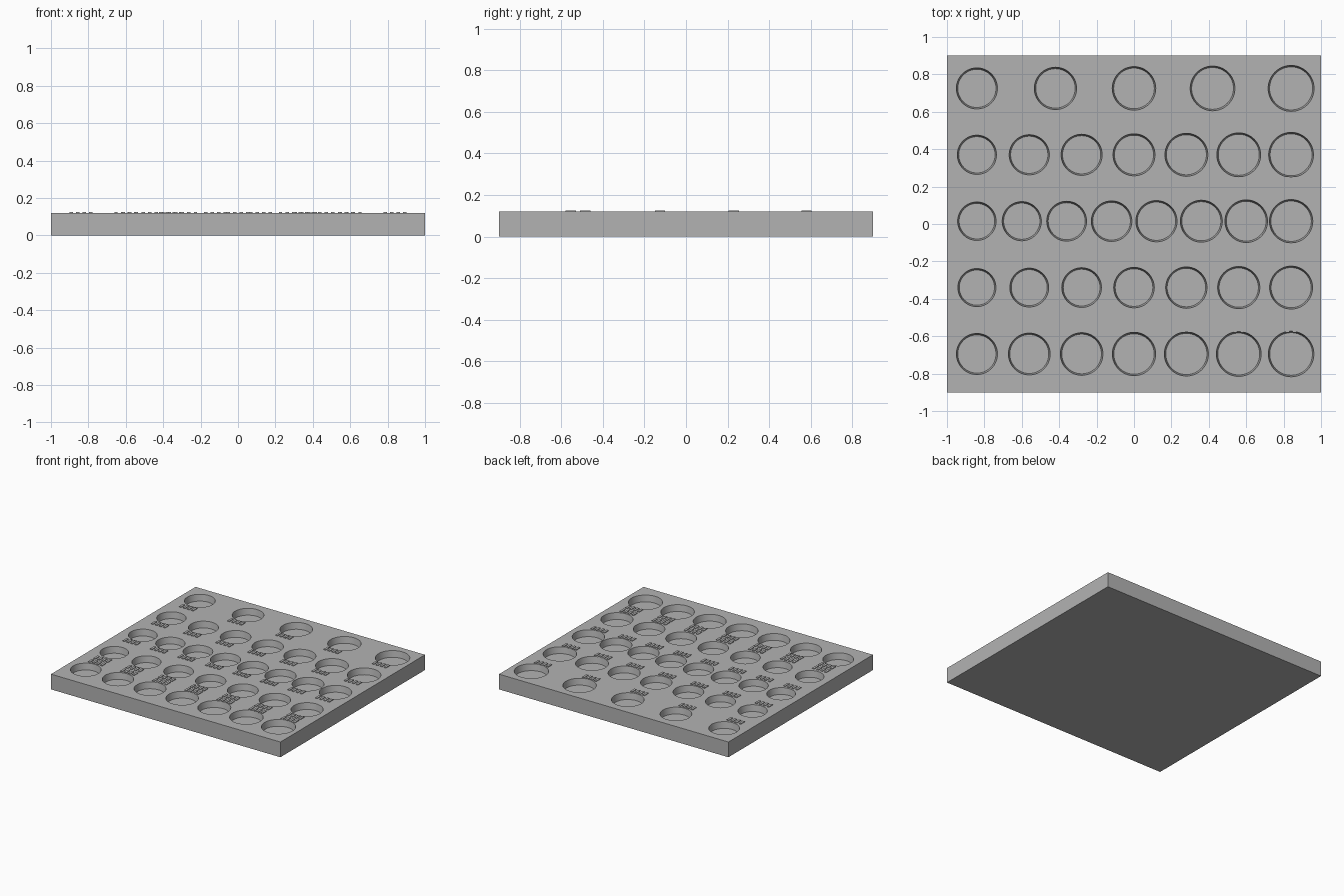
import bpy, bmesh
from mathutils import Matrix, Vector

cube = bpy.data.objects.get("Cube")
if cube:
    bpy.data.objects.remove(cube, do_unlink=True)

TOP = 0.12      # height of the tray face
FLOOR = 0.07    # height of the pocket floors
SIDES = 64

grey = bpy.data.materials.new("light grey")
grey.use_nodes = True
colour = (0.45, 0.45, 0.45, 1)
grey.diffuse_color = colour
grey.node_tree.nodes["Principled BSDF"].inputs["Base Color"].default_value = colour


def make_object(name, bm):
    mesh = bpy.data.meshes.new(name)
    bm.to_mesh(mesh)
    bm.free()
    mesh.materials.append(grey)
    obj = bpy.data.objects.new(name, mesh)
    bpy.context.collection.objects.link(obj)
    return obj


def add_box(bm, centre, size):
    bmesh.ops.create_cube(bm, size=1, matrix=Matrix.Translation(centre) @ Matrix.Diagonal((*size, 1)))


def add_pocket(bm, x, y, radius):
    # Slightly drafted round plug that reaches above the face
    depth = TOP - FLOOR
    slope = 0.008 / depth
    extra = 0.02
    bmesh.ops.create_cone(bm, cap_ends=True, segments=SIDES,
                          radius1=radius - 0.008, radius2=radius + slope * extra,
                          depth=depth + extra,
                          matrix=Matrix.Translation((x, y, FLOOR + (depth + extra) / 2)))


def spread(count):
    return [-0.84 + 1.68 * i / (count - 1) for i in range(count)]


# Tray slab
bm = bmesh.new()
add_box(bm, Vector((0, 0, TOP / 2)), (2, 1.8, TOP))
tray = make_object("tray", bm)

# Rows of pockets: y, count, first radius, last radius
rows = [(0.725, 5, 0.11, 0.123), (0.37, 7, 0.105, 0.12), (0.015, 8, 0.103, 0.116),
        (-0.34, 7, 0.102, 0.115), (-0.695, 7, 0.11, 0.122)]
bm = bmesh.new()
for y, count, first, last in rows:
    for i, x in enumerate(spread(count)):
        add_pocket(bm, x, y, first + (last - first) * i / (count - 1))
cutter = make_object("pocket_cutter", bm)
cutter.hide_render = True
cutter.hide_viewport = True

cut = tray.modifiers.new("pockets", "BOOLEAN")
cut.operation = "DIFFERENCE"
cut.solver = "EXACT"
cut.object = cutter
depsgraph = bpy.context.evaluated_depsgraph_get()
tray.data = bpy.data.meshes.new_from_object(tray.evaluated_get(depsgraph))
tray.modifiers.clear()
bpy.data.objects.remove(cutter, do_unlink=True)

# Low raised ticks in front of each pocket
bm = bmesh.new()
tick_rows = [(0.58, 5), (0.23, 7), (-0.125, 8), (-0.485, 7), (-0.555, 7)]
for y, count in tick_rows:
    for x in spread(count):
        for step in (-1.5, -0.5, 0.5, 1.5):
            add_box(bm, Vector((x + step * 0.035, y, TOP + 0.001)), (0.018, 0.05, 0.008))
make_object("raised_ticks", bm)

# Smooth pocket walls, sharp rims
bpy.ops.object.select_all(action="DESELECT")
tray.select_set(True)
bpy.context.view_layer.objects.active = tray
bpy.ops.object.shade_smooth_by_angle(angle=0.5)
